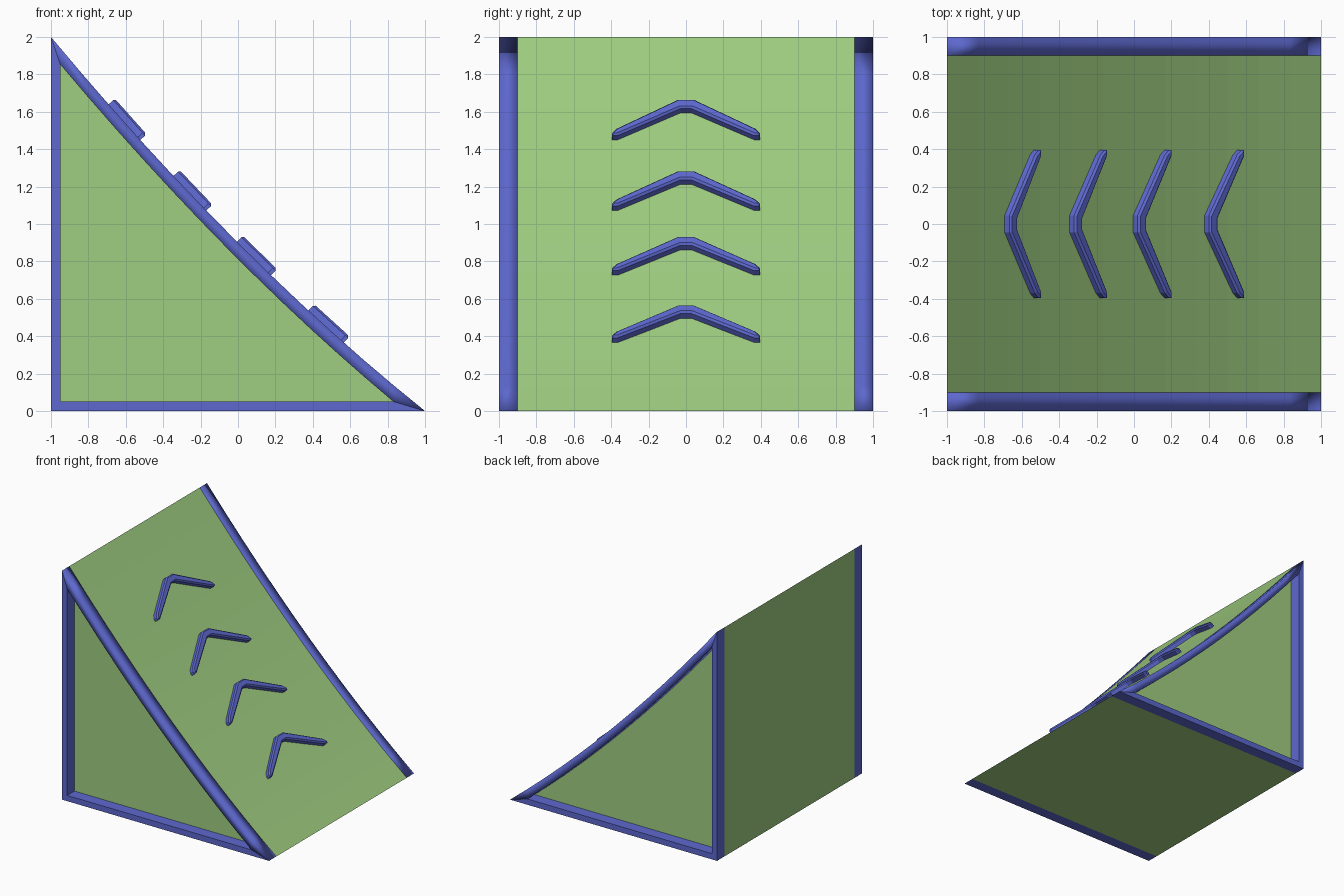
import bpy, bmesh, math
from mathutils import Matrix, Vector

if "Cube" in bpy.data.objects:
    bpy.data.objects.remove(bpy.data.objects["Cube"])


def material(name, rgb):
    m = bpy.data.materials.new(name)
    m.diffuse_color = (*rgb, 1)
    m.use_nodes = True
    m.node_tree.nodes["Principled BSDF"].inputs["Base Color"].default_value = m.diffuse_color
    return m


GREEN = material("light green", (0.35, 0.62, 0.22))
BLUE = material("indigo blue", (0.11, 0.14, 0.62))
SEG = 12


def slope(x):
    # gently sagging ramp surface
    return 1 - x - 0.1 * (1 - x * x)


def arc(x0, x1, drop):
    xs = [x0 + (x1 - x0) * i / SEG for i in range(SEG + 1)]
    return [(x, slope(x) - drop) for x in xs]


def finish(bm, name, mat, smooth=False):
    bmesh.ops.recalc_face_normals(bm, faces=bm.faces[:])
    for f in bm.faces:
        f.smooth = smooth
    me = bpy.data.meshes.new(name)
    bm.to_mesh(me)
    bm.free()
    me.materials.append(mat)
    ob = bpy.data.objects.new(name, me)
    bpy.context.collection.objects.link(ob)
    return ob


def prism(name, pts, y0, y1, mat):
    # xz outline extruded along y
    bm = bmesh.new()
    face = bm.faces.new([bm.verts.new((x, y0, z)) for x, z in pts])
    ext = bmesh.ops.extrude_face_region(bm, geom=[face])
    verts = [g for g in ext["geom"] if isinstance(g, bmesh.types.BMVert)]
    bmesh.ops.translate(bm, verts=verts, vec=(0, y1 - y0, 0))
    return finish(bm, name, mat)


def rail(name, outer, inner, y0, y1):
    # curved rectangular bar between two matching curves, softly shaded
    bm = bmesh.new()
    rings = [[bm.verts.new(v) for v in ((a[0], y0, a[1]), (a[0], y1, a[1]),
                                        (b[0], y1, b[1]), (b[0], y0, b[1]))]
             for a, b in zip(outer, inner)]
    for r, s in zip(rings, rings[1:]):
        for i in range(4):
            j = (i + 1) % 4
            bm.faces.new((r[i], r[j], s[j], s[i]))
    bm.faces.new(rings[0])
    bm.faces.new(rings[-1])
    return finish(bm, name, BLUE, True)


# Ramp body
outer = arc(-1, 1, 0)
prism("ramp_body", [(-1, 0)] + outer[::-1], -0.9, 0.9, GREEN)

# Side frames: mitred post, base bar and curved rail
inner = arc(-0.95, 0.83, 0.088)
(tx, tz), (bx, bz) = inner[0], inner[-1]
for label, s in (("front", -1), ("back", 1)):
    y0, y1 = 0.9 * s, 1.0 * s
    prism(label + "_post", [(-1, 0), (-0.95, 0.05), (tx, tz), (-1, 2)], y0, y1, BLUE)
    prism(label + "_base_bar", [(-1, 0), (1, 0), (bx, bz), (-0.95, 0.05)], y0, y1, BLUE)
    rail(label + "_slope_rail", outer, inner, y0, y1)

# Chevron half outline: (distance down slope, y)
HALF = [(0, 0.045), (0.205, 0.37), (0.235, 0.395), (0.255, 0.395),
        (0.255, 0.365), (0.062, 0.03)]
OUTLINE = HALF + [(u, -y) for u, y in reversed(HALF)]


def chevron(name, x0):
    bm = bmesh.new()
    low, high = -0.02, 0.045
    face = bm.faces.new([bm.verts.new((u, y, low)) for u, y in OUTLINE])
    ext = bmesh.ops.extrude_face_region(bm, geom=[face])
    verts = [g for g in ext["geom"] if isinstance(g, bmesh.types.BMVert)]
    bmesh.ops.translate(bm, verts=verts, vec=(0, 0, high - low))
    top = [e for e in bm.edges if all(v.co.z > 0 for v in e.verts)]
    bmesh.ops.bevel(bm, geom=top, offset=0.011, segments=1, affect='EDGES')
    # lay it on the slope
    x1 = x0 + 0.18
    angle = math.atan2(slope(x0) - slope(x1), x1 - x0)
    place = Matrix.Translation(Vector((x0, 0, slope(x0)))) @ Matrix.Rotation(angle, 4, 'Y')
    bmesh.ops.transform(bm, matrix=place, verts=bm.verts[:])
    finish(bm, name, BLUE)


# Four raised chevrons pointing up the ramp
for i, x in enumerate((-0.692, -0.345, -0.005, 0.377)):
    chevron(f"chevron_{i + 1}", x)
